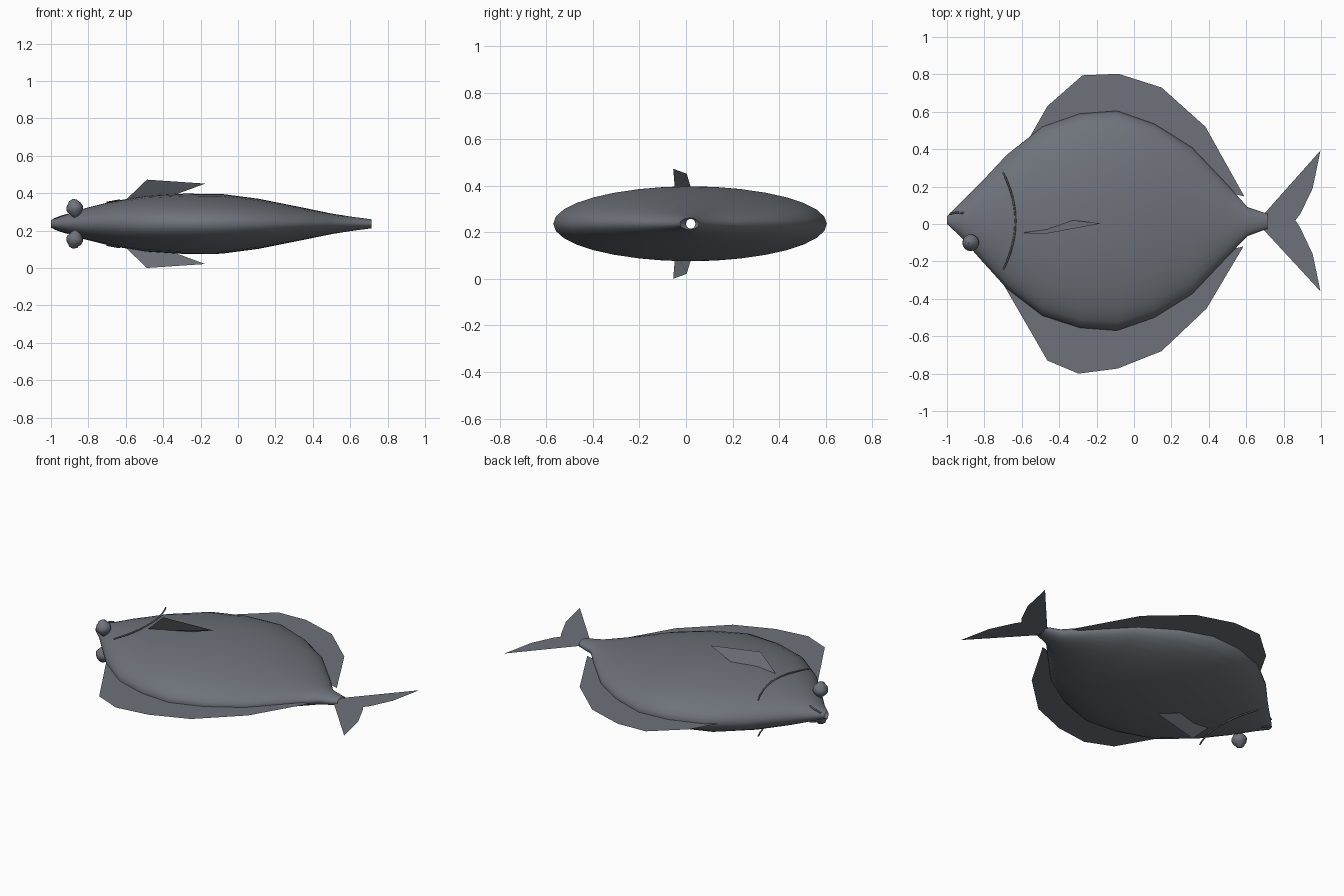
import bpy
import math
from mathutils import Matrix, Vector

if "Cube" in bpy.data.objects:
    bpy.data.objects.remove(bpy.data.objects["Cube"], do_unlink=True)

MID = 0.2365  # height of the flat symmetry plane

# Single slate colour
slate = bpy.data.materials.new("slate_grey")
slate.use_nodes = True
COLOUR = (0.155, 0.171, 0.195, 1)
slate.diffuse_color = COLOUR
slate.node_tree.nodes["Principled BSDF"].inputs["Base Color"].default_value = COLOUR


def make_object(name, verts, faces, smooth=None):
    mesh = bpy.data.meshes.new(name)
    mesh.from_pydata(verts, [], faces)
    mesh.update()
    obj = bpy.data.objects.new(name, mesh)
    bpy.context.collection.objects.link(obj)
    mesh.materials.append(slate)
    if smooth:
        bpy.ops.object.select_all(action='DESELECT')
        obj.select_set(True)
        bpy.context.view_layer.objects.active = obj
        bpy.ops.object.shade_smooth_by_angle(angle=math.radians(smooth))
    return obj


def loft(rings):
    """Joins equal rings of points with quads, open at both ends."""
    n = len(rings[0])
    faces = [(r * n + i, r * n + (i + 1) % n, (r + 1) * n + (i + 1) % n, (r + 1) * n + i)
             for r in range(len(rings) - 1) for i in range(n)]
    return [p for ring in rings for p in ring], faces


def flat_fin(name, outline):
    make_object(name, [(x, y, MID) for x, y in outline], [tuple(range(len(outline)))])


# Body: elliptical sections (x, top y, bottom y, half height), open mouth and tail
SECTIONS = [
    (-1, .04, 0, .021), (-.93, .11, -.065, .045), (-.82, .22, -.19, .083),
    (-.68, .37, -.345, .118), (-.49, .52, -.49, .15), (-.29, .59, -.555, .161),
    (-.09, .605, -.57, .16), (.11, .535, -.5, .134), (.31, .41, -.375, .094),
    (.5, .21, -.175, .055), (.607, .09, -.065, .038), (.714, .055, -.025, .024),
]
SIDES = 32
rings = []
for x, top, low, half in SECTIONS:
    ring = []
    for i in range(SIDES):
        a = math.tau * i / SIDES
        ring.append((x, (top + low) / 2 + (top - low) / 2 * math.cos(a),
                     MID + half * math.sin(a)))
    rings.append(ring)
make_object("body", *loft(rings), smooth=60)

# Thin fins in the symmetry plane
flat_fin("dorsal_fin", [
    (-.56, .46), (-.463, .63), (-.275, .795), (-.083, .803), (.147, .73), (.382, .52),
    (.59, .147), (.5, .17), (.3, .38), (.1, .5), (-.1, .57), (-.3, .55), (-.48, .49)][::-1])
flat_fin("anal_fin", [
    (-.7, -.32), (-.463, -.73), (-.297, -.8), (-.088, -.773), (.147, -.68), (.388, -.452),
    (.585, -.12), (.5, -.14), (.3, -.35), (.1, -.47), (-.1, -.54), (-.3, -.52), (-.48, -.46)])
flat_fin("tail_fin", [
    (.692, .05), (.692, -.03), (.997, -.36), (.955, -.16), (.885, -.013),
    (.863, .02), (.89, .055), (.955, .19), (.997, .393)])


def thin_line(name, points, radius):
    """A fine tube along a path."""
    curve = bpy.data.curves.new(name, 'CURVE')
    curve.dimensions = '3D'
    curve.bevel_depth = radius
    curve.bevel_resolution = 1
    spline = curve.splines.new('POLY')
    spline.points.add(len(points) - 1)
    for target, p in zip(spline.points, points):
        target.co = (*p, 1)
    curve.materials.append(slate)
    obj = bpy.data.objects.new(name, curve)
    bpy.context.collection.objects.link(obj)


# Paired parts on each flat side
EYE_PROFILE = [(.001, -.055), (.026, -.03), (.044, -.004), (.045, .01),
               (.038, .028), (.029, .036), (.022, .048), (.001, .056)]
for side, label in ((1, "left"), (-1, "right")):
    # Side fin
    quad = [(-.61, -.045, .118), (-.487, -.055, .236), (-.175, .003, .215), (-.33, .02, .158)]
    make_object(f"side_fin_{label}", [(x, y, MID + side * z) for x, y, z in quad],
                [(0, 1, 2, 3)])

    # Bulging eye, leaning a little forward
    lean = Matrix.Rotation(math.radians(-12), 3, 'Y')
    eye_rings = []
    for r, h in EYE_PROFILE:
        ring = []
        for i in range(16):
            a = math.tau * i / 16
            p = lean @ Vector((r * math.cos(a), r * math.sin(a), h))
            ring.append((p.x - .872, p.y - .1, MID + side * (p.z + .078)))
        eye_rings.append(ring)
    make_object(f"eye_{label}", *loft(eye_rings), smooth=50)

    # Gill arc
    gill = []
    for i in range(13):
        t = i / 6 - 1
        gill.append((-.634 - .066 * t * t, .015 + .26 * t, MID + side * (.126 - .012 * t * t)))
    thin_line(f"gill_{label}", gill, .005)

    # Mouth crease
    thin_line(f"mouth_crease_{label}",
              [(-.985, .055, MID + side * .024), (-.95, .062, MID + side * .038),
               (-.91, .058, MID + side * .05)], .005)
